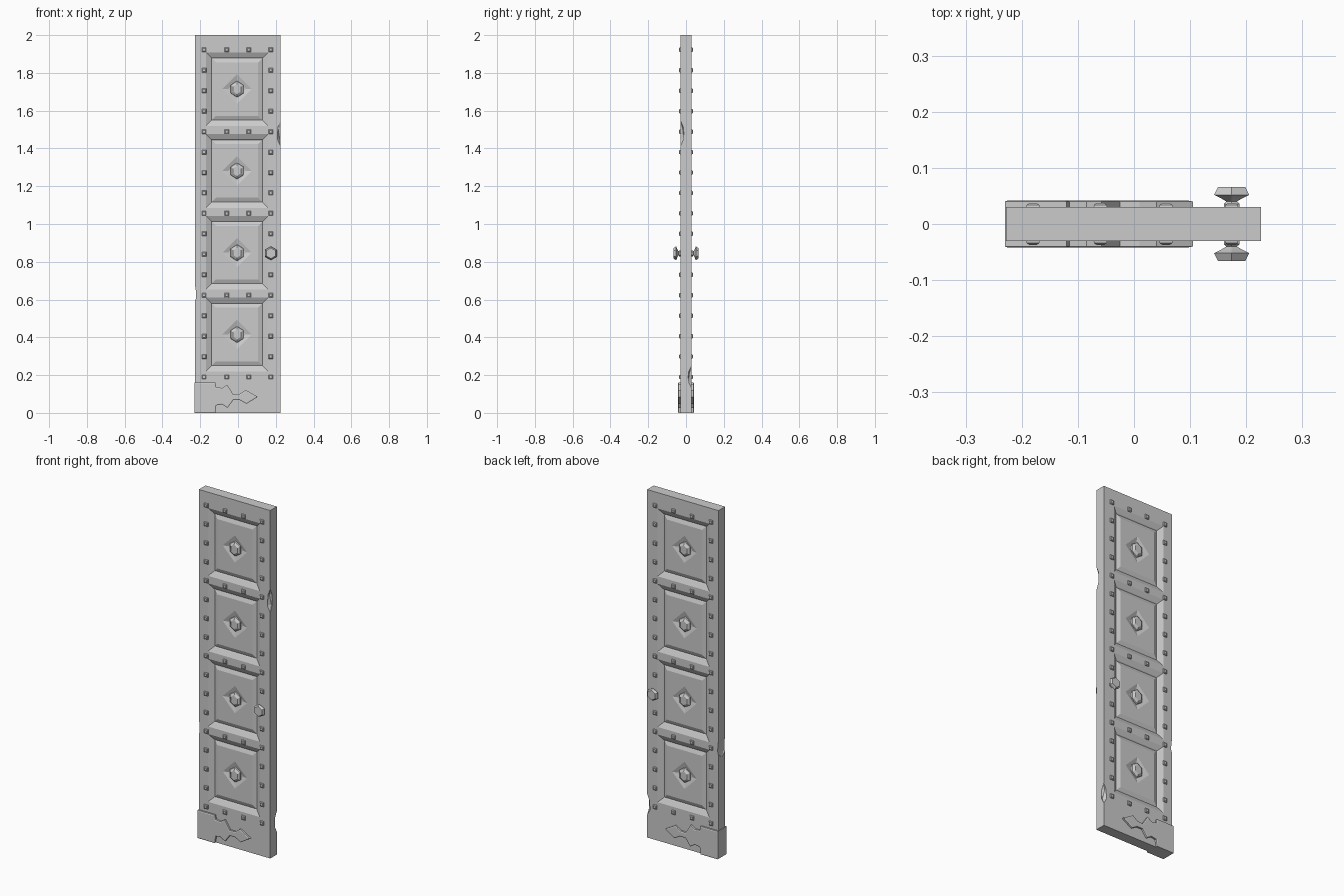
import bpy, bmesh, math
from mathutils import Vector, Matrix

old = bpy.data.objects.get("Cube")
if old:
    bpy.data.objects.remove(old)

mat = bpy.data.materials.new("plain grey")
mat.use_nodes = True
GREY = (0.6, 0.6, 0.6, 1)
mat.diffuse_color = GREY
mat.node_tree.nodes["Principled BSDF"].inputs["Base Color"].default_value = GREY

PITCH = 0.433
PANELS = [0.415 + PITCH * i for i in range(4)]
HALF_Y = 0.03


def finish(bm, name):
    bmesh.ops.recalc_face_normals(bm, faces=bm.faces)
    me = bpy.data.meshes.new(name)
    bm.to_mesh(me)
    bm.free()
    me.materials.append(mat)
    ob = bpy.data.objects.new(name, me)
    bpy.context.collection.objects.link(ob)
    return ob


def rings(bm, profile, sides, place, turn=0.0, sx=1.0, sz=1.0):
    """Stack of polygon rings (radius, depth) running along -y."""
    loops = []
    for r, d in profile:
        loops.append([bm.verts.new(place @ Vector((
            sx * r * math.cos(turn + math.tau * k / sides), -d,
            sz * r * math.sin(turn + math.tau * k / sides)))) for k in range(sides)])
    for a, b in zip(loops, loops[1:]):
        for k in range(sides):
            n = (k + 1) % sides
            bm.faces.new((a[k], a[n], b[n], b[k]))
    bm.faces.new(loops[0])
    bm.faces.new(loops[-1])


def at(x, z, side):
    return Matrix.Translation((x, 0, z)) @ Matrix.Diagonal((1, side, 1, 1))


def sink(bm, face, width, depth):
    bmesh.ops.inset_individual(bm, faces=[face], thickness=width, depth=depth,
                               use_even_offset=True)


# Door slab with bevelled recesses, raised fields and sunken diamonds
bm = bmesh.new()
bmesh.ops.create_cube(bm, size=1, matrix=Matrix.Translation((-0.001, 0, 1)) @
                      Matrix.Diagonal((0.454, 2 * HALF_Y, 2, 1)))
cuts = [((x, 0, 0), (1, 0, 0)) for x in (-0.17, 0.16)]
cuts += [((0, 0, z + s * 0.195), (0, 0, 1)) for z in PANELS for s in (-1, 1)]
for co, no in cuts:
    bmesh.ops.bisect_plane(bm, geom=bm.verts[:] + bm.edges[:] + bm.faces[:],
                           plane_co=co, plane_no=no)
bm.normal_update()
fields = [f for f in bm.faces if abs(f.normal.y) > 0.9
          and abs(f.calc_center_median().x) < 0.05
          and any(abs(f.calc_center_median().z - z) < 0.05 for z in PANELS)]
for f in fields:
    sink(bm, f, 0.027, -0.014)
    sink(bm, f, 0.004, -0.004)
    sink(bm, f, 0.022, 0.009)
    f.normal_update()
    mid = f.calc_center_median()
    corners = f.verts[:]
    bmesh.ops.delete(bm, geom=[f], context='FACES_ONLY')
    tips = []
    for a, b in zip(corners, corners[1:] + corners[:1]):
        way = ((a.co + b.co) / 2 - mid).normalized()
        tips.append(bm.verts.new(mid + way * 0.078))
    for k in range(4):
        n = (k + 1) % 4
        bm.faces.new((corners[k], corners[n], tips[k]))
        bm.faces.new((tips[k], corners[n], tips[n]))
    diamond = bm.faces.new(tips)
    diamond.normal_update()
    sink(bm, diamond, 0.022, -0.008)
door = finish(bm, "door_slab")

# Worn chips along the long edges
for x, y, z, size in ((0.226, -0.03, 1.48, (0.02, 0.022, 0.07)),
                      (-0.228, 0, 0.63, (0.009, 0.05, 0.06)),
                      (0.226, 0.03, 0.19, (0.02, 0.022, 0.06))):
    bm = bmesh.new()
    bmesh.ops.create_icosphere(bm, subdivisions=1, radius=1,
                               matrix=Matrix.Translation((x, y, z)) @ Matrix.Diagonal((*size, 1)))
    cutter = finish(bm, "chip_cutter")
    cutter.hide_render = True
    mod = door.modifiers.new("chip", 'BOOLEAN')
    mod.operation = 'DIFFERENCE'
    mod.solver = 'EXACT'
    mod.object = cutter
    bpy.context.view_layer.objects.active = door
    bpy.ops.object.modifier_apply(modifier=mod.name)
    bpy.data.objects.remove(cutter)

# Square rivets on stiles and rails, both faces
bm = bmesh.new()
spots = [(x, 0.19 + PITCH / 4 * i) for x in (-0.18, 0.174) for i in range(17)
         if not (x > 0 and i == 6)]
spots += [(x, 0.19 + PITCH * i) for x in (-0.06, 0.057) for i in range(5)]
for side in (1, -1):
    for x, z in spots:
        rings(bm, [(0.017, 0.029), (0.016, 0.034), (0.01, 0.037)], 4,
              at(x, z, side), math.pi / 4)
finish(bm, "rivets")

# Faceted studs in the diamonds
bm = bmesh.new()
for side in (1, -1):
    for z in PANELS:
        rings(bm, [(0.04, 0.011), (0.038, 0.02), (0.024, 0.029)], 6,
              at(-0.005, z, side), math.pi / 6, 1.0, 1.1)
finish(bm, "panel_studs")

# Six-sided knobs
bm = bmesh.new()
for side in (1, -1):
    rings(bm, [(0.016, 0.028), (0.016, 0.036), (0.011, 0.04), (0.02, 0.045),
               (0.036, 0.052), (0.028, 0.066)], 6, at(0.174, 0.845, side), math.pi / 6)
finish(bm, "door_knobs")

# Ornate strap wrapping the hinge edge
outline = [(-0.23, 0), (-0.12, 0), (-0.115, 0.04), (-0.085, 0.045), (-0.055, 0.027),
           (-0.025, 0.068), (0.01, 0.068), (0.045, 0.048), (0.105, 0.085), (0.04, 0.122),
           (0.01, 0.1), (-0.025, 0.098), (-0.058, 0.15), (-0.085, 0.132), (-0.115, 0.136),
           (-0.12, 0.16), (-0.23, 0.16)]
bm = bmesh.new()
for side in (1, -1):
    base = [bm.verts.new((x, -side * 0.028, z)) for x, z in outline]
    face = bm.faces.new(base)
    face.normal_update()
    if face.normal.y * side > 0:
        face.normal_flip()
    top = bmesh.ops.extrude_face_region(bm, geom=[face])
    bmesh.ops.translate(bm, vec=(0, -side * 0.012, 0),
                        verts=[v for v in top["geom"] if isinstance(v, bmesh.types.BMVert)])
    cap = [f for f in top["geom"] if isinstance(f, bmesh.types.BMFace)]
    bmesh.ops.inset_region(bm, faces=cap, thickness=0.005, depth=0.002,
                           use_boundary=True, use_even_offset=True)
bmesh.ops.create_cube(bm, size=1, matrix=Matrix.Translation((-0.226, 0, 0.08)) @
                      Matrix.Diagonal((0.008, 0.08, 0.16, 1)))
finish(bm, "hinge_strap")
